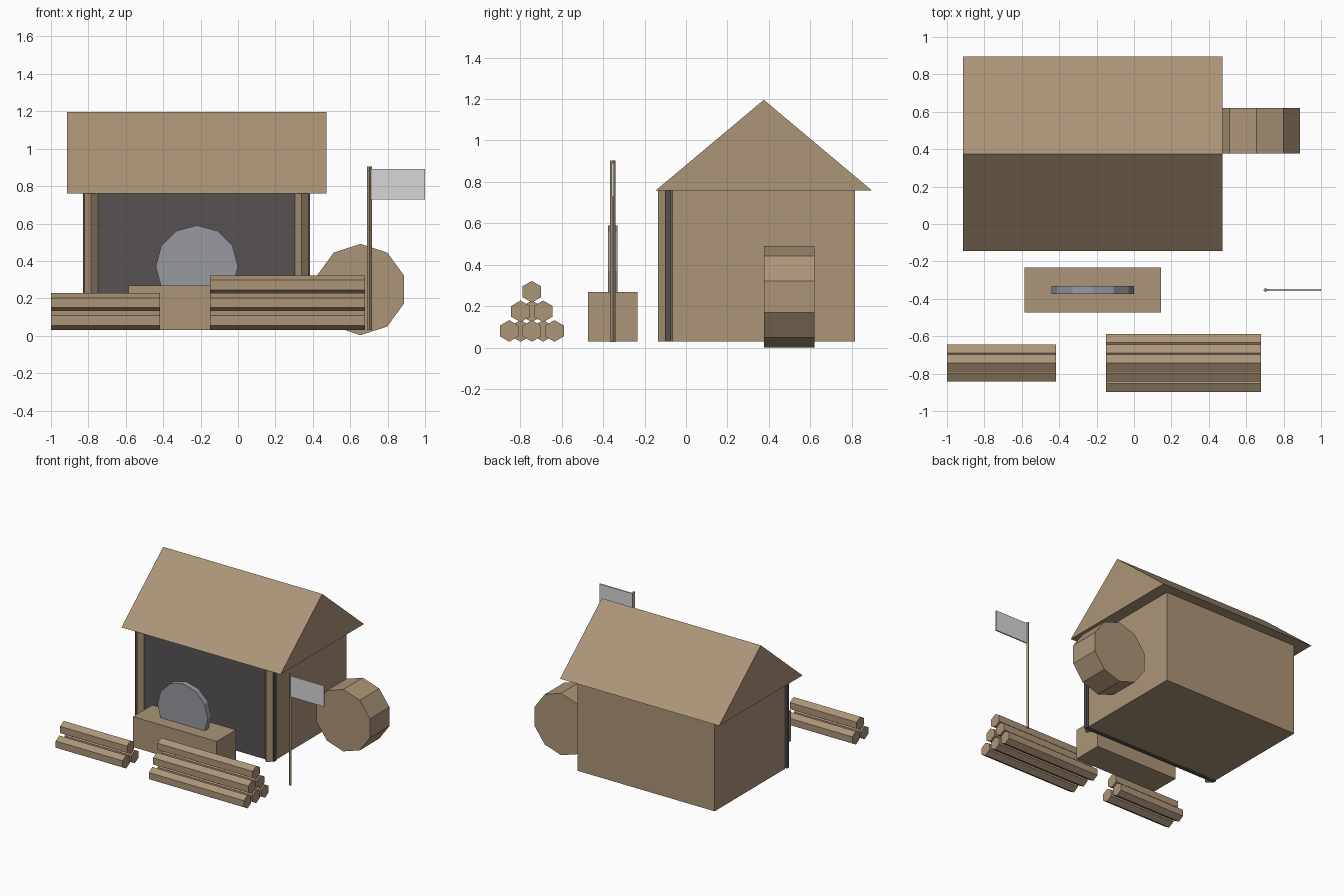
import bpy, bmesh, math
from mathutils import Matrix

if "Cube" in bpy.data.objects:
    bpy.data.objects.remove(bpy.data.objects["Cube"])


def material(name, rgb):
    m = bpy.data.materials.new(name)
    m.diffuse_color = (*rgb, 1)
    m.use_nodes = True
    m.node_tree.nodes["Principled BSDF"].inputs["Base Color"].default_value = m.diffuse_color
    return m


WOOD = material("wood", (0.41, 0.30, 0.187))
DARK = material("dark_opening", (0.095, 0.086, 0.086))
STEEL = material("steel", (0.31, 0.32, 0.35))
CLOTH = material("pale_cloth", (0.68, 0.68, 0.68))


def finish(name, bm, mat):
    bmesh.ops.recalc_face_normals(bm, faces=bm.faces)
    me = bpy.data.meshes.new(name)
    bm.to_mesh(me)
    bm.free()
    me.materials.append(mat)
    ob = bpy.data.objects.new(name, me)
    bpy.context.collection.objects.link(ob)
    return ob


def box(name, x, y, z, mat):
    """Box from (min, max) ranges."""
    bm = bmesh.new()
    bmesh.ops.create_cube(bm, size=1)
    for v in bm.verts:
        for i, (a, b) in enumerate((x, y, z)):
            v.co[i] = b if v.co[i] > 0 else a
    return finish(name, bm, mat)


def prism(name, sides, r, axis, centre, length, mat, turn=0.0):
    """Regular prism along an axis; turn is the angle of its first corner."""
    bm = bmesh.new()
    ring = []
    for i in range(sides):
        a = turn + math.tau * i / sides
        c, s, h = r * math.cos(a), r * math.sin(a), -length / 2
        ring.append(bm.verts.new({'X': (h, c, s), 'Y': (c, h, s), 'Z': (c, s, h)}[axis]))
    face = bm.faces.new(ring)
    out = bmesh.ops.extrude_face_region(bm, geom=[face])
    step = {'X': (length, 0, 0), 'Y': (0, length, 0), 'Z': (0, 0, length)}[axis]
    bmesh.ops.translate(bm, vec=step,
                        verts=[g for g in out['geom'] if isinstance(g, bmesh.types.BMVert)])
    bmesh.ops.transform(bm, matrix=Matrix.Translation(centre), verts=bm.verts)
    return finish(name, bm, mat)


UP = math.pi / 2

# House body, dark front opening and corner posts
box("house_walls", (-0.82, 0.375), (-0.065, 0.815), (0.03, 0.765), WOOD)
box("front_opening", (-0.83, 0.385), (-0.10, -0.073), (0.03, 0.762), DARK)
for side, x in (("left", -0.785), ("right", 0.34)):
    prism(side + "_post", 4, 0.036, 'Z', (x, -0.10, 0.395), 0.73, WOOD)

# Gable roof
bm = bmesh.new()
ends = [[bm.verts.new((x, y, z)) for y, z in ((-0.145, 0.76), (0.895, 0.76), (0.375, 1.196))]
        for x in (-0.915, 0.472)]
for e in ends:
    bm.faces.new(e)
for i in range(3):
    j = (i + 1) % 3
    bm.faces.new((ends[0][i], ends[0][j], ends[1][j], ends[1][i]))
finish("roof", bm, WOOD)

# Wheel beside the house
prism("side_wheel", 10, 0.244, 'Y', (0.655, 0.498, 0.247), 0.243, WOOD, UP)

# Saw bench and blade
box("saw_bench", (-0.585, 0.145), (-0.473, -0.233), (0.03, 0.27), WOOD)
prism("saw_blade", 12, 0.22, 'Y', (-0.22, -0.353, 0.37), 0.045, STEEL, UP)

# Log piles: stacked rows of hexagonal logs
for pile, x0, x1, rows in (("left", -1.0, -0.417, 2), ("right", -0.15, 0.68, 3)):
    for row in range(rows):
        count = rows - row
        for k in range(count):
            y = -0.743 + (k - (count - 1) / 2) * 0.109
            prism(f"{pile}_log_{row}_{k}", 6, 0.052, 'X',
                  ((x0 + x1) / 2, y, 0.082 + row * 0.0945), x1 - x0, WOOD, UP)

# Flag and pole
prism("flag_pole", 4, 0.0125, 'Z', (0.703, -0.353, 0.467), 0.875, WOOD)
box("flag", (0.708, 1.0), (-0.358, -0.348), (0.728, 0.892), CLOTH)
